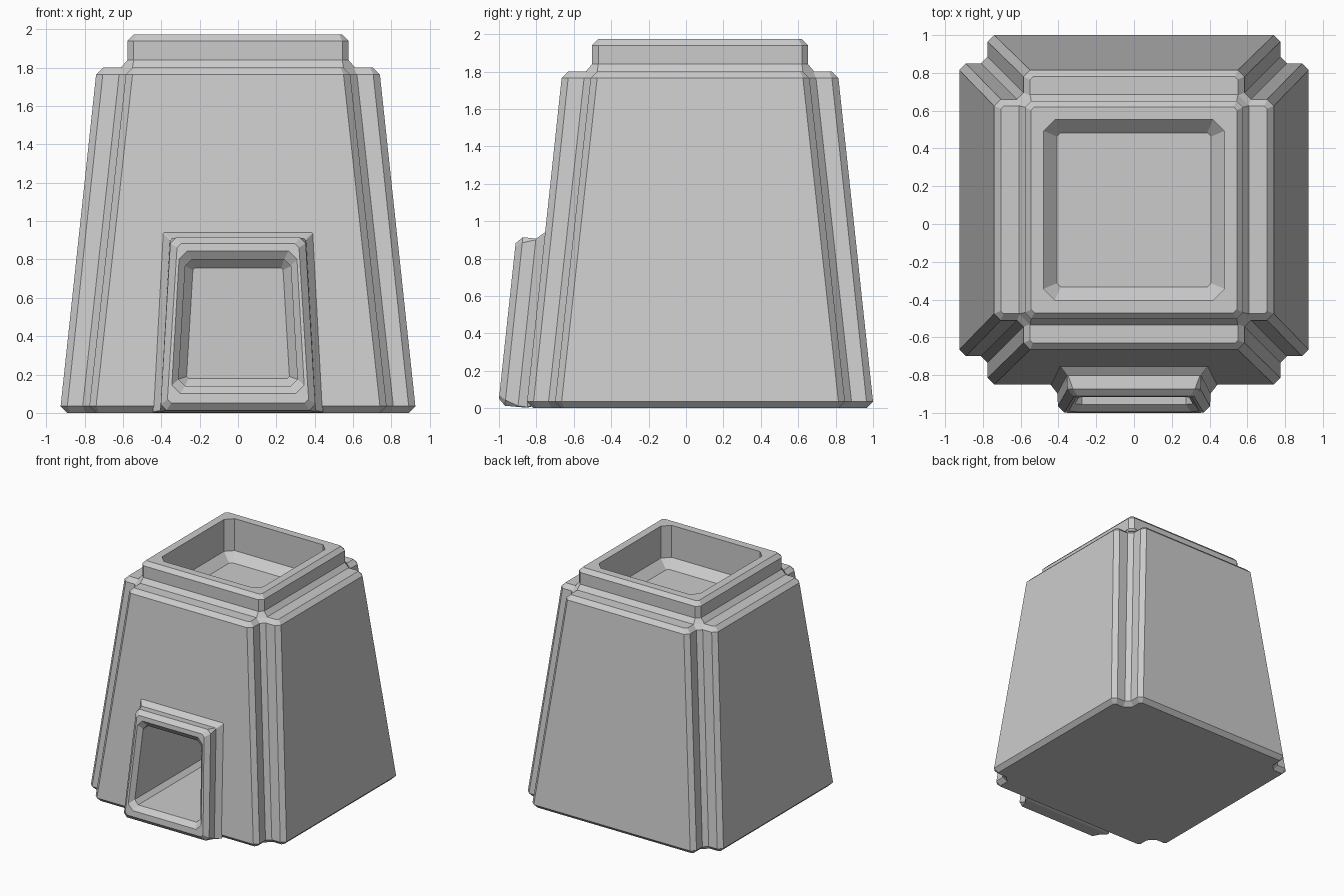
import bpy, bmesh

if "Cube" in bpy.data.objects:
    bpy.data.objects.remove(bpy.data.objects["Cube"])

CY = 0.075      # body centre in y
LEAN = 0.107    # inward lean of the front wall per unit height


def loft(name, rings):
    """Closed solid through rings of equal point count."""
    bm = bmesh.new()
    loops = [[bm.verts.new(p) for p in r] for r in rings]
    for a, b in zip(loops, loops[1:]):
        n = len(a)
        for i in range(n):
            j = (i + 1) % n
            bm.faces.new((a[i], a[j], b[j], b[i]))
    bm.faces.new(loops[0])
    bm.faces.new(loops[-1])
    bmesh.ops.recalc_face_normals(bm, faces=bm.faces)
    me = bpy.data.meshes.new(name)
    bm.to_mesh(me)
    bm.free()
    ob = bpy.data.objects.new(name, me)
    bpy.context.collection.objects.link(ob)
    return ob


def four_way(corner, z):
    """Repeat one corner's points around the vertical centre line."""
    pts = []
    for k in range(4):
        for x, y in corner:
            for _ in range(k):
                x, y = -y, x
            pts.append((x, y + CY, z))
    return pts


def notched(h, n, c, cc, z):
    return four_way([(h, n - c), (h - c, n), (n + cc, n),
                     (n, n + cc), (n, h - c), (n - c, h)], z)


def octagon(h, c, z):
    return four_way([(h, h - c), (h - c, h)], z)


def trapezoid(hb, ht, zb, zt, c):
    return [(-hb, zb + c), (-hb + c, zb), (hb - c, zb), (hb, zb + c),
            (ht, zt - c), (ht - c, zt), (-ht + c, zt), (-ht, zt - c)]


def on_wall(hb, ht, zb, zt, c, d):
    """Trapezoid ring held at distance d out from the leaning front wall."""
    return [(x, -0.85 + LEAN * (z - 0.035) - d, z + LEAN * d)
            for x, z in trapezoid(hb, ht, zb, zt, c)]


def combine(target, tool, operation):
    m = target.modifiers.new(operation, 'BOOLEAN')
    m.operation = operation
    m.solver = 'EXACT'
    m.object = tool
    bpy.context.view_layer.objects.active = target
    bpy.ops.object.modifier_apply(modifier=m.name)
    bpy.data.objects.remove(tool, do_unlink=True)


# Tapered body with notched corners
body = loft("tapered_body", [
    notched(0.89, 0.74, 0.015, 0.055, 0.0),
    notched(0.925, 0.775, 0.035, 0.035, 0.035),
    notched(0.74, 0.585, 0.035, 0.035, 1.765),
    notched(0.705, 0.55, 0.015, 0.055, 1.80)])

# Square collar on top
collar = loft("collar", [
    octagon(0.51, 0.05, 1.70), octagon(0.54, 0.05, 1.79),
    octagon(0.61, 0.06, 1.801), octagon(0.577, 0.033, 1.84),
    octagon(0.577, 0.033, 1.94), octagon(0.545, 0.018, 1.973)])

# Raised door frame, flared where it meets the wall
frame = loft("door_frame", [
    on_wall(0.40, 0.35, 0.04, 0.90, 0.01, -0.1),
    on_wall(0.443, 0.393, 0.003, 0.943, 0.004, -0.004),
    on_wall(0.405, 0.355, 0.002, 0.902, 0.006, 0.045),
    on_wall(0.403, 0.353, 0.001, 0.902, 0.03, 0.115),
    on_wall(0.368, 0.318, 0.035, 0.866, 0.02, 0.15)])

# Opening in the top
top_hole = loft("top_hole", [
    octagon(0.478, 0.06, 2.1), octagon(0.478, 0.06, 1.70),
    octagon(0.408, 0.02, 1.63)])

# Deep door opening with a bevelled mouth
mouth = on_wall(0.31, 0.275, 0.128, 0.788, 0.035, 0.115)
door_hole = loft("door_hole", [
    on_wall(0.38, 0.34, 0.04, 0.87, 0.055, 0.185),
    mouth,
    [(x, -0.06, z) for x, y, z in mouth],
    [(x, -0.015, z) for x, z in trapezoid(0.268, 0.235, 0.18, 0.755, 0.01)]])

for part in (collar, frame):
    combine(body, part, 'UNION')
for hole in (top_hole, door_hole):
    combine(body, hole, 'DIFFERENCE')
body.name = "furnace_body"
